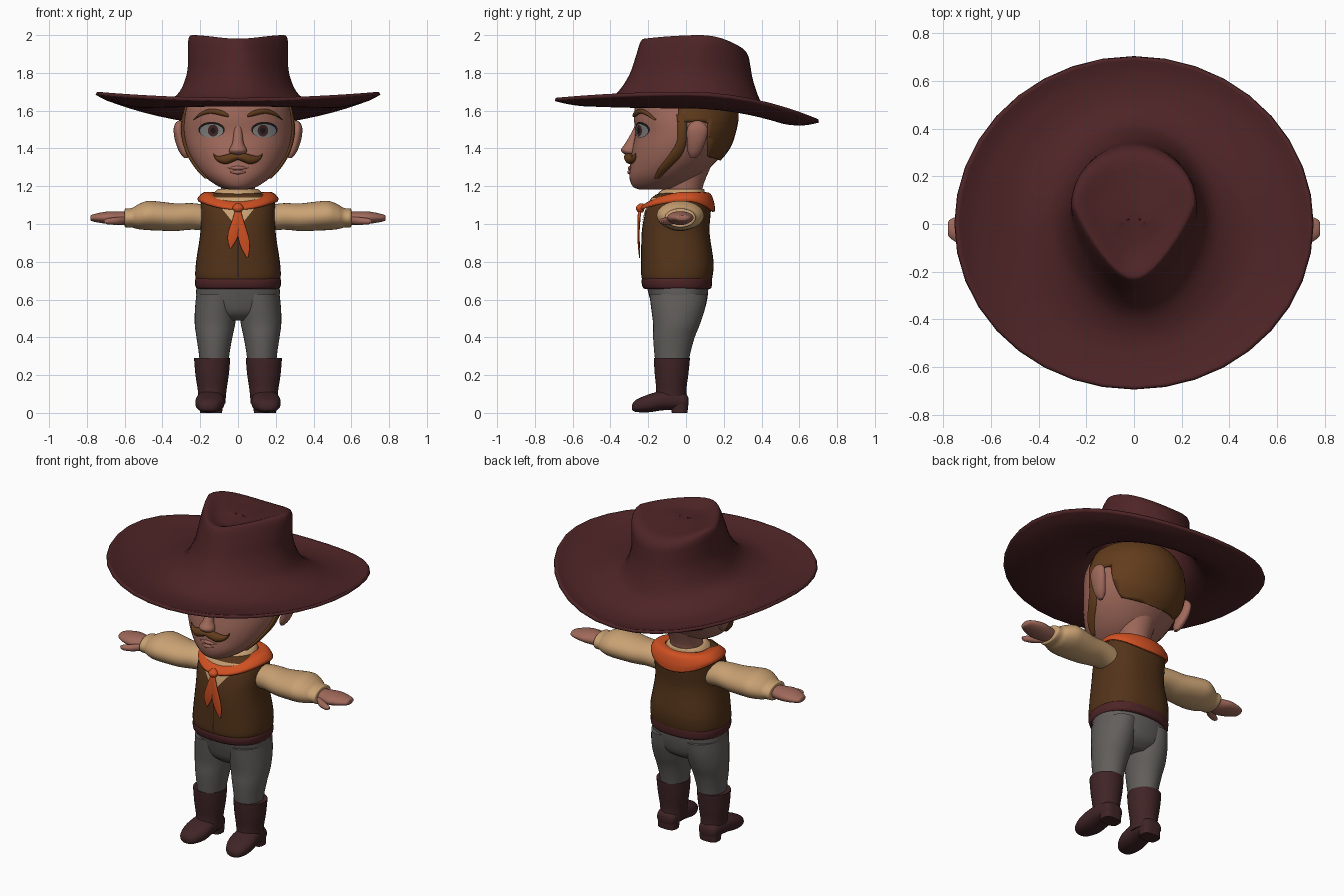
import bpy, bmesh, math
from mathutils import Vector

cube = bpy.data.objects.get("Cube")
if cube:
    bpy.data.objects.remove(cube, do_unlink=True)


def material(name, code):
    lin = [((int(code[i:i + 2], 16) / 255 + 0.055) / 1.055) ** 2.4 for i in (0, 2, 4)]
    m = bpy.data.materials.new(name)
    m.use_nodes = True
    m.diffuse_color = (*lin, 1)
    m.node_tree.nodes["Principled BSDF"].inputs["Base Color"].default_value = (*lin, 1)
    return m


HAT = material("maroon felt", "4e2426")
SKIN = material("skin", "a0695b")
SHIRT = material("tan cloth", "c9a173")
VEST = material("brown vest", "533319")
PANTS = material("grey cloth", "625f5c")
BOOT = material("dark leather", "402426")
SCARF = material("orange cloth", "d05022")
HAIR = material("brown hair", "623c1c")
WHITE = material("eye grey", "7c7e7a")
DARK = material("near black", "1c1516")
SEGS = 36
parts = []


def skin(name, rows, mat, caps=(True, True), loop=True, mirror=False, thick=0, edit=None):
    """Join rows of points into a surface."""
    bm = bmesh.new()
    vs = [[bm.verts.new(p) for p in row] for row in rows]
    n = len(rows[0])
    for a, b in zip(vs, vs[1:]):
        for i in range(n if loop else n - 1):
            j = (i + 1) % n
            bm.faces.new((a[i], a[j], b[j], b[i]))
    for use, ring in zip(caps, (vs[0], vs[-1])):
        if use and loop:
            bm.faces.new(ring)
    bmesh.ops.recalc_face_normals(bm, faces=bm.faces)
    if edit:
        edit(bm)
    if not loop and sum(f.normal.y for f in bm.faces) > 0:
        bmesh.ops.reverse_faces(bm, faces=bm.faces)
    me = bpy.data.meshes.new(name)
    bm.to_mesh(me)
    bm.free()
    me.materials.append(mat)
    ob = bpy.data.objects.new(name, me)
    bpy.context.collection.objects.link(ob)
    if thick:
        mod = ob.modifiers.new("thickness", 'SOLIDIFY')
        mod.thickness, mod.offset = thick, -1
    if mirror:
        ob.modifiers.new("mirror", 'MIRROR')
    parts.append(ob)
    return ob


def smooth(rows, steps=4):
    """Spline through rows of numbers."""
    pts = [rows[0]] + list(rows) + [rows[-1]]
    out = []
    for p0, p1, p2, p3 in zip(pts, pts[1:], pts[2:], pts[3:]):
        for s in range(steps):
            t = s / steps
            out.append([b + t * (c - a) / 2 + t * t * (a - 2.5 * b + 2 * c - d / 2)
                        + t ** 3 * (1.5 * (b - c) + (d - a) / 2)
                        for a, b, c, d in zip(p0, p1, p2, p3)])
    return out + [list(rows[-1])]


def loft(name, rings, mat, axis="Z", n=2, **kw):
    """Rings of (position on axis, centre a, centre b, radius a, radius b)."""
    rows = []
    for t, ca, cb, ra, rb in smooth(rings):
        row = []
        for k in range(SEGS):
            u = 2 * math.pi * k / SEGS
            c, s = math.cos(u), math.sin(u)
            a = ca + ra * math.copysign(abs(c) ** (2 / n), c)
            b = cb + rb * math.copysign(abs(s) ** (2 / n), s)
            row.append({"X": (t, a, b), "Y": (a, t, b), "Z": (a, b, t)}[axis])
        rows.append(row)
    return skin(name, rows, mat, **kw)


def body(rings, cx=0.0):
    """(height, half width, front, back) to loft rings."""
    return [(z, cx, (f + b) / 2, w, (b - f) / 2) for z, w, f, b in rings]


def ring_at(rings, z):
    dense = smooth(rings, 8)
    for p, q in zip(dense, dense[1:]):
        if p[0] <= z <= q[0]:
            t = (z - p[0]) / (q[0] - p[0])
            return [a + t * (b - a) for a, b in zip(p, q)]
    return dense[-1]


def front_y(rings, x, z, n=2):
    _, _, cy, rx, ry = ring_at(rings, z)
    return cy - ry * max(0, 1 - abs(x / rx) ** n) ** (1 / n)


def plate(name, rings, spans, mat, off, n=2, mirror=False):
    """Thin sheet lying on a lofted front; spans are (height, x from, x to)."""
    rows = [[(x0 + (x1 - x0) * i / 10, front_y(rings, x0 + (x1 - x0) * i / 10, z, n) - off, z)
             for i in range(11)] for z, x0, x1 in spans]
    skin(name, rows, mat, loop=False, mirror=mirror)


def disc(name, cx, cz, rx, rz, mat, off):
    spans = []
    for i in range(13):
        u = math.pi * (i / 12 - 0.5) * 0.98
        h = rx * math.cos(u)
        spans.append((cz + rz * math.sin(u), cx - h, cx + h))
    plate(name, HEAD, spans, mat, off, mirror=True)


def drape(name, levels, mat, thick, caps):
    """Rings of (half width, front, back, z front, z side, z back, front pinch)."""
    rows = []
    for w, f, b, zf, zs, zb, p in smooth(levels):
        row, y0 = [], 0.2 * p
        for k in range(SEGS):
            u = 2 * math.pi * k / SEGS
            c, s = math.cos(u), math.sin(u)
            y = y0 + ((f - y0) * c if c > 0 else (b - y0) * -c)
            z = zs + ((zf if c > 0 else zb) - zs) * c * c
            row.append((w * s * (1 - p * max(c, 0)), y, z))
        rows.append(row)
    return skin(name, rows, mat, caps=caps, thick=thick)


# Hat
drape("hat", [(.745, -.69, .70, 1.668, 1.70, 1.555, 0), (.66, -.61, .62, 1.65, 1.66, 1.54, 0),
              (.50, -.51, .51, 1.64, 1.63, 1.55, 0), (.38, -.43, .43, 1.655, 1.65, 1.60, 0),
              (.31, -.36, .39, 1.70, 1.70, 1.66, .1), (.27, -.30, .355, 1.79, 1.80, 1.76, .2),
              (.265, -.265, .34, 1.89, 1.90, 1.84, .3), (.262, -.24, .325, 1.965, 1.98, 1.90, .4),
              (.235, -.21, .28, 1.98, 2.0, 1.94, .4), (.15, -.12, .18, 1.95, 1.975, 1.95, .3),
              (.03, .03, .09, 1.955, 1.96, 1.955, 0)], HAT, .018, (False, True))

# Head, neck and ears
HEAD = body([(1.183, .05, -.25, -.08), (1.20, .105, -.283, -.02), (1.25, .175, -.30, .07),
             (1.32, .232, -.295, .15), (1.40, .27, -.285, .215), (1.48, .287, -.27, .245),
             (1.56, .285, -.275, .26), (1.64, .265, -.265, .25), (1.72, .21, -.22, .2),
             (1.77, .1, -.1, .1)])
loft("head", HEAD, SKIN)
loft("neck", body([(1.08, .10, -.11, .10), (1.18, .09, -.10, .085), (1.30, .11, -.10, .13)]), SKIN)
loft("ear", [(1.35, .275, .04, .01, .015), (1.38, .285, .045, .025, .035),
             (1.44, .305, .055, .028, .05), (1.50, .315, .06, .026, .055),
             (1.535, .312, .06, .018, .035), (1.548, .308, .06, .005, .01)], SKIN, mirror=True)
loft("nose", [(1.362, 0, -.29, .018, .02), (1.375, 0, -.295, .042, .038), (1.395, 0, -.30, .046, .044),
              (1.43, 0, -.285, .03, .035), (1.50, 0, -.262, .02, .018), (1.54, 0, -.255, .012, .012)], SKIN)
for label, z, w in (("upper_lip", 1.296, .055), ("lower_lip", 1.274, .045)):
    loft(label, [(x * w, front_y(HEAD, x * w, z) + .004, z, .014 - .01 * abs(x), .012 - .009 * abs(x))
                 for x in (-1, -.5, 0, .5, 1)], SKIN, axis="X")


# Hair shell, trimmed around the ears and nape
def trim(bm):
    def cut(co, no, clear):
        bmesh.ops.bisect_plane(bm, geom=bm.verts[:] + bm.edges[:] + bm.faces[:],
                               plane_co=co, plane_no=no, clear_inner=clear)
    cut((0, -.04, 0), (0, 1, 0), True)
    cut((0, .17, 1.34), (0, .3, 1), True)
    cut((0, .12, 0), (0, 1, 0), False)
    cut((0, 0, 1.54), (0, 0, 1), False)
    gone = [f for f in bm.faces if f.calc_center_median().y < .12 and f.calc_center_median().z < 1.54]
    bmesh.ops.delete(bm, geom=gone, context='FACES')


loft("hair", [(z, x, y + .004, rx + .012, ry + .014) for z, x, y, rx, ry in HEAD], HAIR,
     thick=.02, edit=trim)
burn = []
for z, y, r in ((1.24, -.155, .012), (1.29, -.12, .028), (1.36, -.06, .034), (1.43, -.025, .026),
                (1.50, -.02, .024), (1.58, -.02, .03)):
    _, _, cy, rx, ry = ring_at(HEAD, z)
    burn.append((z, rx * math.sqrt(1 - ((y - cy) / ry) ** 2), y, .014, r))
loft("sideburn", burn, HAIR, mirror=True)
loft("eyebrow", [(x, front_y(HEAD, x, z) - .002, z, .012, r) for x, z, r in
                 ((.05, 1.572, .006), (.08, 1.585, .014), (.14, 1.597, .013), (.19, 1.585, .010),
                  (.235, 1.553, .003))], HAIR, axis="X", mirror=True)
loft("moustache", [(x, front_y(HEAD, x, z) - .012, z, d, r) for x, z, d, r in
                   ((-.001, 1.355, .022, .014), (.03, 1.352, .026, .024), (.065, 1.342, .024, .025),
                    (.1, 1.343, .018, .016), (.122, 1.356, .01, .009), (.13, 1.372, .004, .003))],
     HAIR, axis="X", mirror=True)

# Eyes
disc("eye_lid_line", .14, 1.499, .07, .042, DARK, .003)
disc("eye_white", .14, 1.493, .062, .036, WHITE, .005)
disc("iris", .132, 1.494, .028, .031, BOOT, .007)
disc("pupil", .132, 1.494, .014, .016, DARK, .009)

# Vest, shirt front and belt
TORSO = body([(.69, .212, -.222, .13), (.72, .226, -.236, .14), (.80, .222, -.237, .146),
              (.95, .20, -.235, .125), (1.05, .20, -.218, .13), (1.12, .192, -.19, .135),
              (1.155, .15, -.16, .12), (1.17, .09, -.1, .08)])
loft("vest", TORSO, VEST, n=2.4)
plate("shirt_front", TORSO, [(.98 + .02 * i, -.004 - .016 * i, .004 + .016 * i) for i in range(9)],
      SHIRT, .005, n=2.4)
plate("vest_seam", TORSO, [(.72 + .02 * i, -.003, .003) for i in range(14)], DARK, .004, n=2.4)
loft("belt", body([(.655, .205, -.21, .12), (.662, .222, -.227, .134), (.69, .228, -.235, .138),
                   (.712, .224, -.232, .136), (.72, .205, -.215, .12)]), HAT, n=2.4)
loft("shirt_collar", body([(1.12, .15, -.16, .11), (1.165, .125, -.145, .10), (1.185, .105, -.115, .095),
                           (1.183, .09, -.1, .08)]), SHIRT)

# Neckerchief
drape("neckerchief", [(.125, -.15, .09, 1.115, 1.168, 1.17, 0), (.18, -.20, .13, 1.118, 1.168, 1.16, 0),
                      (.212, -.238, .15, 1.09, 1.14, 1.11, 0), (.211, -.238, .153, 1.075, 1.12, 1.065, 0)],
      SCARF, .014, (False, False))
loft("knot", [(1.06, 0, -.24, .01, .01), (1.072, 0, -.242, .024, .02), (1.09, 0, -.242, .028, .022),
              (1.108, 0, -.236, .012, .01)], SCARF)
for label, dx, drop in (("left_tail", .05, .26), ("right_tail", -.04, .21)):
    loft(label, [(1.08 - drop * t, dx * t, -.244 - .008 * math.sin(3 * t), r, .009 - .006 * t)
                 for t, r in ((0, .012), (.3, .02), (.6, .028), (.8, .022), (1, .003))], SCARF)

# Sleeves and hands
loft("sleeve", [(.15, -.02, 1.03, .075, .068), (.24, -.025, 1.04, .09, .07), (.33, -.03, 1.036, .105, .073),
                (.42, -.03, 1.042, .12, .077), (.48, -.03, 1.045, .125, .077), (.53, -.03, 1.038, .105, .065),
                (.56, -.03, 1.033, .085, .052), (.595, -.03, 1.032, .08, .05), (.60, -.03, 1.032, .06, .04)],
     SHIRT, axis="X", mirror=True)
loft("hand", [(.57, -.03, 1.03, .045, .034), (.63, -.03, 1.03, .06, .036), (.68, -.03, 1.033, .07, .034),
              (.73, -.025, 1.033, .06, .027), (.77, -.02, 1.032, .04, .018), (.78, -.02, 1.032, .026, .012)],
     SKIN, axis="X", mirror=True)
loft("thumb", [(.60, -.07, 1.02, .02, .02), (.64, -.10, 1.016, .024, .02), (.69, -.122, 1.014, .018, .016),
               (.71, -.125, 1.014, .006, .006)], SKIN, axis="X", mirror=True)

# Trousers
loft("hips", body([(.49, .09, -.12, .04), (.53, .17, -.165, .09), (.60, .217, -.19, .112),
                   (.68, .22, -.21, .12)]), PANTS, n=2.3)
loft("trouser_leg", [(.25, .127, -.075, .074, .085), (.32, .126, -.072, .082, .096),
                     (.40, .125, -.064, .095, .11), (.47, .122, -.05, .107, .124),
                     (.55, .116, -.042, .112, .142), (.63, .11, -.04, .11, .154)], PANTS, mirror=True)

# Boots
loft("boot_shaft", body([(.05, .07, -.17, .008), (.12, .076, -.158, .002), (.20, .088, -.165, .012),
                         (.28, .095, -.17, .02), (.29, .093, -.167, .018), (.288, .08, -.155, .005)], .137),
     BOOT, mirror=True)
loft("boot_foot", [(-.285, .158, .03, .02, .014), (-.265, .156, .037, .052, .032), (-.20, .15, .05, .076, .047),
                   (-.12, .146, .066, .074, .052), (-.04, .142, .066, .066, .05), (.0, .142, .06, .055, .04),
                   (.012, .142, .06, .03, .02)], BOOT, axis="Y", n=2.4, mirror=True)
loft("boot_heel", body([(0, .058, -.075, .008), (.03, .06, -.08, .01), (.07, .062, -.085, .01)], .142),
     BOOT, n=3, mirror=True)

# Smooth shading with sharp edges kept
bpy.ops.object.select_all(action='DESELECT')
for ob in parts:
    ob.select_set(True)
bpy.context.view_layer.objects.active = parts[0]
bpy.ops.object.shade_smooth_by_angle(angle=math.radians(45))
